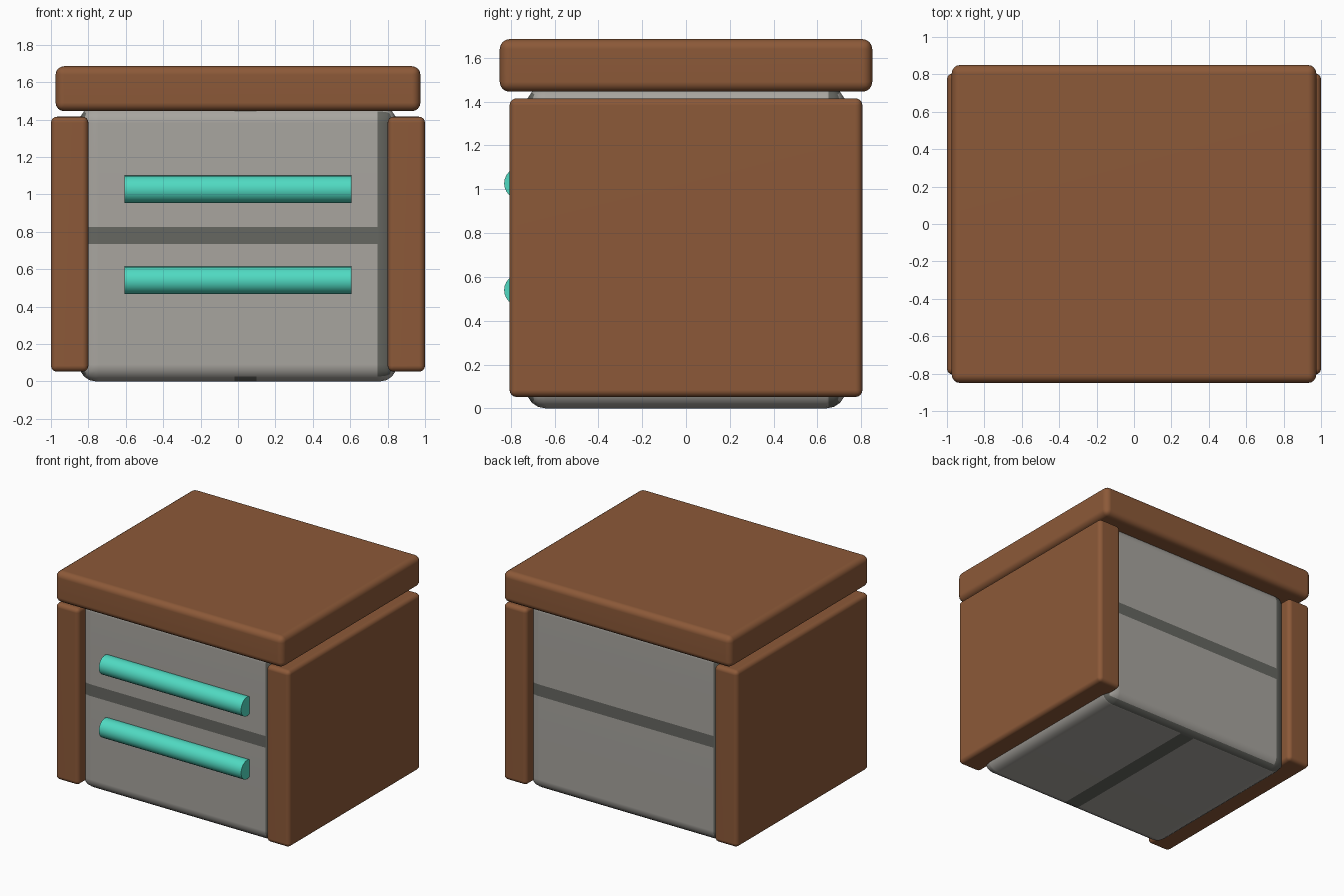
import bpy, bmesh, math
from mathutils import Matrix, Vector

if "Cube" in bpy.data.objects:
    bpy.data.objects.remove(bpy.data.objects["Cube"])


def srgb(r, g, b):
    def lin(c):
        c /= 255
        return c / 12.92 if c <= 0.04045 else ((c + 0.055) / 1.055) ** 2.4
    return (lin(r), lin(g), lin(b), 1)


def material(name, rgb):
    m = bpy.data.materials.new(name)
    m.diffuse_color = srgb(*rgb)
    m.use_nodes = True
    m.node_tree.nodes["Principled BSDF"].inputs["Base Color"].default_value = m.diffuse_color
    return m


brown = material("brown wood", (140, 89, 56))
grey = material("light grey", (168, 165, 159))
dark = material("dark grey", (102, 103, 97))
teal = material("teal", (80, 218, 194))


def finish(name, bm, mats, weighted=True):
    me = bpy.data.meshes.new(name)
    bm.to_mesh(me)
    bm.free()
    ob = bpy.data.objects.new(name, me)
    bpy.context.collection.objects.link(ob)
    for m in mats:
        me.materials.append(m)
    bpy.ops.object.select_all(action='DESELECT')
    ob.select_set(True)
    bpy.context.view_layer.objects.active = ob
    bpy.ops.object.shade_smooth_by_angle(angle=math.radians(40))
    if weighted:
        mod = ob.modifiers.new("flat panels", 'WEIGHTED_NORMAL')
        mod.keep_sharp = True
    return ob


def rounded_box(lo, hi, radius, segments=4):
    lo, hi = Vector(lo), Vector(hi)
    bm = bmesh.new()
    size = hi - lo
    bmesh.ops.create_cube(bm, size=1, matrix=Matrix.Translation((lo + hi) / 2)
                          @ Matrix.Diagonal((*size, 1)))
    bmesh.ops.bevel(bm, geom=bm.edges[:], offset=radius, offset_type='OFFSET',
                    segments=segments, profile=0.5, affect='EDGES')
    bm.normal_update()
    return bm


# Table top
finish("table_top", rounded_box((-0.975, -0.85, 1.445), (0.975, 0.85, 1.685), 0.045), [brown])

# Side panels
for name, x0, x1 in (("left_panel", -1, -0.8), ("right_panel", 0.8, 1)):
    finish(name, rounded_box((x0, -0.805, 0.052), (x1, 0.805, 1.415), 0.032), [brown])

# Drawer body, cut along the edges of the dark grooves
body = rounded_box((-0.85, -0.73, 0), (0.85, 0.73, 1.47), 0.09)
cuts = [('z', 0.735), ('z', 0.825), ('x', -0.745), ('x', 0.745),
        ('x', -0.02), ('x', 0.1), ('y', -0.65), ('y', 0.65)]
for axis, at in cuts:
    n = Vector([axis == a for a in "xyz"])
    bmesh.ops.bisect_plane(body, geom=body.verts[:] + body.edges[:] + body.faces[:],
                           plane_co=n * at, plane_no=n)
body.normal_update()
for f in body.faces:
    c, n = f.calc_center_median(), f.normal
    ax = max(range(3), key=lambda i: abs(n[i]))
    band = 0.735 < c.z < 0.825
    if ax == 1:      # front and back: groove between drawers, groove at the right edge
        is_dark = band or c.x * (-1 if n.y > 0 else 1) > 0.745
    elif ax == 0:    # hidden sides
        is_dark = band or c.y * (1 if n.x > 0 else -1) > 0.65
    else:            # underside and top
        is_dark = -0.02 < c.x < 0.1 or c.y > 0.65
    f.material_index = int(is_dark)
finish("drawer_body", body, [grey, dark])

# Bar handles
for name, z in (("upper_handle", 1.027), ("lower_handle", 0.54)):
    bm = bmesh.new()
    bmesh.ops.create_cone(bm, cap_ends=True, segments=24, radius1=0.073, radius2=0.073, depth=1.215,
                          matrix=Matrix.Translation((0, -0.757, z)) @ Matrix.Rotation(math.pi / 2, 4, 'Y'))
    finish(name, bm, [teal], weighted=False)
